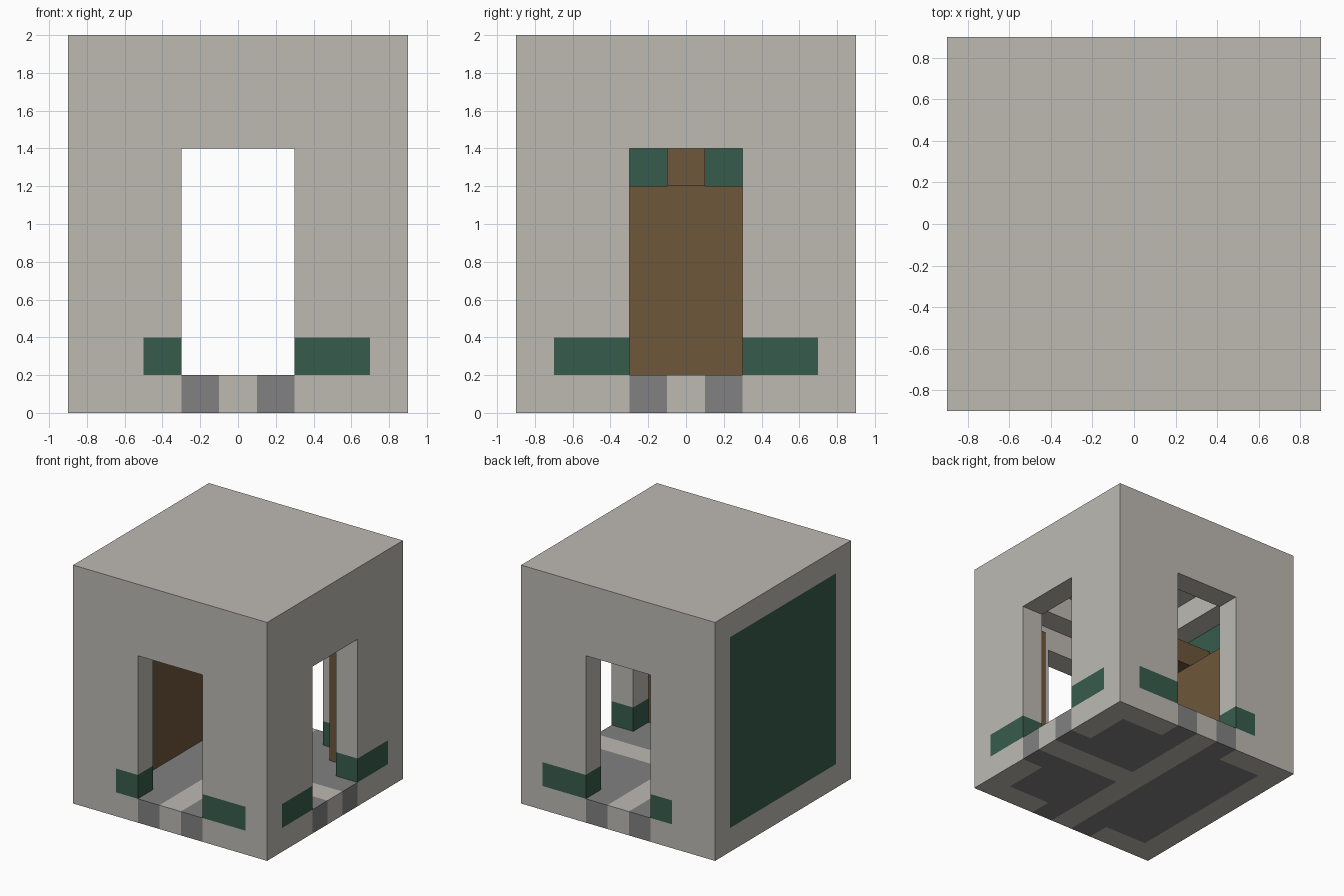
import bpy
import bmesh
from mathutils import Vector

cube = bpy.data.objects.get("Cube")
if cube:
    bpy.data.objects.remove(cube, do_unlink=True)

S = 0.2  # block size


def material(name, rgb):
    m = bpy.data.materials.new(name)
    m.use_nodes = True
    m.diffuse_color = (*rgb, 1)
    m.node_tree.nodes["Principled BSDF"].inputs["Base Color"].default_value = (*rgb, 1)
    return m


MATS = [
    material("pale stone", (0.51, 0.49, 0.45)),
    material("dark stone", (0.22, 0.22, 0.22)),
    material("deep green", (0.037, 0.107, 0.073)),
    material("brown wood", (0.153, 0.095, 0.043)),
]
PALE, DARK, GREEN, WOOD = range(len(MATS))

blocks = {}  # (i, j, k) -> (part name, material index)


def fill(part, mat, xs, ys, zs):
    """Fill an inclusive range of blocks; part None carves them away."""
    for i in range(xs[0], xs[1] + 1):
        for j in range(ys[0], ys[1] + 1):
            for k in range(zs[0], zs[1] + 1):
                if part:
                    blocks[i, j, k] = (part, mat)
                else:
                    blocks.pop((i, j, k), None)


ALL, ROOM, DOOR = (-4, 4), (-3, 3), (-1, 1)

# Shell: solid block, then the hollow room with a ledge under the ceiling
fill("walls", PALE, ALL, ALL, (1, 8))
fill("roof", PALE, ALL, ALL, (9, 9))
fill("ceiling_ledge", PALE, ROOM, ROOM, (8, 8))
fill(None, None, ROOM, ROOM, (1, 7))
fill(None, None, (-2, 2), (-2, 2), (8, 8))

# Green skirting and the solid green wall panel
for j in (-4, 4):
    fill("skirting", GREEN, (-2, 3), (j, j), (1, 1))
fill("skirting", GREEN, (4, 4), ROOM, (1, 1))
fill("wall_panel", GREEN, (-4, -4), ROOM, (1, 8))

# Doorways on three sides
for j in (-4, 4):
    fill(None, None, DOOR, (j, j), (1, 6))
fill(None, None, (4, 4), DOOR, (1, 6))

# Floor: dark paving with a pale T-shaped path and thresholds
fill("floor", PALE, ALL, ALL, (0, 0))
fill("floor", DARK, ROOM, ROOM, (0, 0))
for j in (-4, 4):
    fill("floor", DARK, DOOR, (j, j), (0, 0))
fill("floor", DARK, (4, 4), DOOR, (0, 0))
fill("floor", PALE, (0, 0), ALL, (0, 0))
fill("floor", PALE, (0, 4), (0, 0), (0, 0))

# Wooden fittings
fill("wood_board", WOOD, (-3, -3), ROOM, (1, 5))
fill("wood_bracket", WOOD, (-3, -2), (0, 0), (6, 6))
for j in (-3, 3):
    fill("corner_posts", WOOD, (3, 3), (j, j), (1, 6))


def build(part):
    """Make one object from the exposed sides of a part's blocks."""
    bm = bmesh.new()
    for cell, (owner, mat) in blocks.items():
        if owner != part:
            continue
        centre = Vector((cell[0], cell[1], cell[2] + 0.5)) * S
        for axis in range(3):
            for sign in (-1, 1):
                n = Vector((0, 0, 0))
                n[axis] = sign
                if tuple(c + int(d) for c, d in zip(cell, n)) in blocks:
                    continue
                u = Vector((0, 0, 0))
                u[(axis + 1) % 3] = 1
                v = n.cross(u)
                corners = [n + u + v, n - u + v, n - u - v, n + u - v]
                # order the corners so the side faces outward
                if (corners[1] - corners[0]).cross(corners[2] - corners[1]).dot(n) < 0:
                    corners.reverse()
                face = bm.faces.new([bm.verts.new(centre + c * S / 2) for c in corners])
                face.material_index = mat
    bmesh.ops.remove_doubles(bm, verts=bm.verts, dist=S / 100)
    bmesh.ops.dissolve_limit(bm, angle_limit=0.01, verts=bm.verts, edges=bm.edges,
                             delimit={"MATERIAL"})
    mesh = bpy.data.meshes.new(part)
    for m in MATS:
        mesh.materials.append(m)
    bm.to_mesh(mesh)
    bm.free()
    bpy.context.collection.objects.link(bpy.data.objects.new(part, mesh))


for part in sorted({owner for owner, _ in blocks.values()}):
    build(part)
